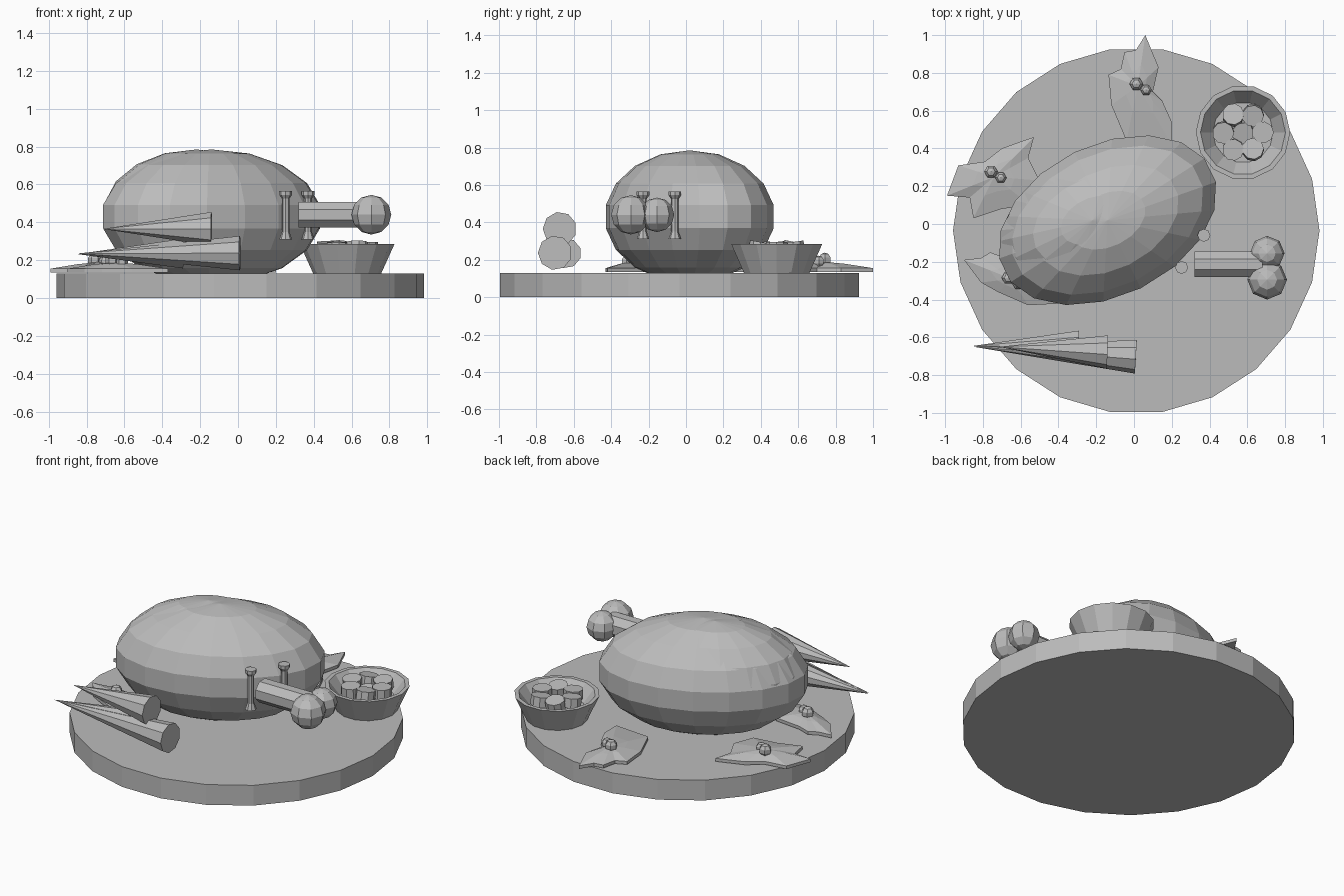
import bpy, bmesh, math
from mathutils import Vector, Matrix

old = bpy.data.objects.get("Cube")
if old:
    bpy.data.objects.remove(old)

grey = bpy.data.materials.new("plain grey")
grey.use_nodes = True
shade = (0.5, 0.5, 0.5, 1)
grey.diffuse_color = shade
grey.node_tree.nodes["Principled BSDF"].inputs["Base Color"].default_value = shade


def finish(name, bm, matrix=None):
    if matrix is not None:
        bm.transform(matrix)
    bmesh.ops.recalc_face_normals(bm, faces=bm.faces)
    mesh = bpy.data.meshes.new(name)
    bm.to_mesh(mesh)
    bm.free()
    mesh.materials.append(grey)
    obj = bpy.data.objects.new(name, mesh)
    bpy.context.collection.objects.link(obj)
    return obj


def lathe(name, profile, sides, matrix, phase=0.0):
    """Turn (radius, height) points around z; a zero radius makes a pole."""
    bm = bmesh.new()
    rings = []
    for r, z in profile:
        count = sides if r > 1e-6 else 1
        rings.append([bm.verts.new((r * math.cos(phase + math.tau * i / sides),
                                    r * math.sin(phase + math.tau * i / sides), z))
                      for i in range(count)])
    for a, b in zip(rings, rings[1:]):
        for i in range(sides):
            j = (i + 1) % sides
            quad = [a[i % len(a)], a[j % len(a)], b[j % len(b)], b[i % len(b)]]
            bm.faces.new(list(dict.fromkeys(quad)))
    for ring in (rings[0], rings[-1]):
        if len(ring) > 1:
            bm.faces.new(ring)
    return finish(name, bm, matrix)


def ball(name, centre, size, sides, rows, turn=0.0, phase=0.0):
    profile = [(math.sin(math.pi * k / rows), -math.cos(math.pi * k / rows))
               for k in range(rows + 1)]
    profile[0], profile[-1] = (0, -1), (0, 1)
    matrix = (Matrix.Translation(centre) @ Matrix.Rotation(turn, 4, "Z")
              @ Matrix.Diagonal((*size, 1)))
    return lathe(name, profile, sides, matrix, phase)


def along(start, end):
    """Frame at start whose z axis points to end, and the length."""
    start, axis = Vector(start), Vector(end) - Vector(start)
    return (Matrix.Translation(start) @ axis.to_track_quat("Z", "Y").to_matrix().to_4x4(),
            axis.length)


# Serving board
lathe("board", [(0.97, 0), (0.97, 0.13)], 22, Matrix.Translation((0.012, -0.035, 0)))

# Roast body and the slightly raised breast
tilt = math.radians(26)
ball("roast_body", (-0.14, 0.02, 0.43), (0.623, 0.407, 0.355), 18, 9, tilt, math.radians(10))
ball("roast_breast", (-0.22, 0.02, 0.45), (0.52, 0.34, 0.335), 18, 9, tilt)

# Leg bone with two knuckles
frame, length = along((0.32, -0.212, 0.44), (0.68, -0.212, 0.44))
lathe("leg_bone", [(0.073, 0), (0.073, length)], 8, frame, math.pi / 8)
ball("knuckle_back", (0.705, -0.155, 0.44), (0.092,) * 3, 8, 6)
ball("knuckle_front", (0.705, -0.295, 0.44), (0.105,) * 3, 8, 6)

# Flared pegs beside the bone
for name, x, y in (("peg_front", 0.252, -0.23), ("peg_back", 0.37, -0.06)):
    lathe(name, [(0.034, 0.31), (0.02, 0.35), (0.02, 0.525), (0.034, 0.545), (0.034, 0.565)],
          8, Matrix.Translation((x, y, 0)))

# Bowl filled with slices
bowl_at = Matrix.Translation((0.577, 0.485, 0))
lathe("bowl", [(0.18, 0.13), (0.25, 0.285), (0.225, 0.285), (0.16, 0.2)], 14, bowl_at)
slice_profile = [(0.058, -0.03), (0.058, 0.03)]
for i in range(7):
    angle = math.tau * i / 6
    reach = 0.105 if i < 6 else 0
    lean = Matrix.Rotation(0.2 * math.sin(2.3 * i), 4, "X")
    spot = Matrix.Translation((reach * math.cos(angle), reach * math.sin(angle),
                               0.265 if i < 6 else 0.225))
    lathe("slice_%d" % (i + 1), slice_profile, 9, bowl_at @ spot @ lean)

# Stacked carrots
carrots = [
    ((0.01, -0.70, 0.237), (-0.85, -0.65, 0.235), 0.092),
    ((-0.14, -0.675, 0.365), (-0.715, -0.65, 0.365), 0.091),
    ((-0.29, -0.64, 0.235), (-0.85, -0.645, 0.232), 0.08),
]
for i, (butt, tip, radius) in enumerate(carrots):
    frame, length = along(butt, tip)
    lathe("carrot_%d" % (i + 1), [(radius, 0), (0, length)], 9, frame)


# Jagged garnish leaves with berries
def leaf(name, outline, crown):
    bm = bmesh.new()
    low = [bm.verts.new((x, y, 0.135)) for x, y in outline]
    rim = [bm.verts.new((x, y, 0.155)) for x, y in outline]
    middle = [bm.verts.new((*(Vector(p).lerp(Vector(crown), 0.55)), 0.178)) for p in outline]
    peak = bm.verts.new((*crown, 0.19))
    for i in range(len(outline)):
        j = (i + 1) % len(outline)
        bm.faces.new((low[i], low[j], rim[j], rim[i]))
        bm.faces.new((rim[i], rim[j], middle[j], middle[i]))
        bm.faces.new((middle[i], middle[j], peak))
    bm.faces.new(low)
    finish(name, bm)


leaf("leaf_back", [(0.06, 1), (0.01, 0.92), (-0.05, 0.91), (-0.07, 0.82), (-0.135, 0.79),
                   (-0.12, 0.63), (-0.04, 0.44), (0.2, 0.42), (0.2, 0.54),
                   (0.15, 0.65), (0.1, 0.7), (0.13, 0.83)], (0.02, 0.73))
leaf("leaf_side", [(-0.53, 0.46), (-0.59, 0.44), (-0.7, 0.4), (-0.79, 0.33), (-0.93, 0.31),
                   (-0.99, 0.15), (-0.87, 0.14), (-0.85, 0.03), (-0.7, 0.08),
                   (-0.55, 0.1), (-0.5, 0.23), (-0.56, 0.35)], (-0.74, 0.25))
leaf("leaf_front", [(-0.9, -0.19), (-0.81, -0.31), (-0.72, -0.36), (-0.56, -0.43),
                    (-0.37, -0.42), (-0.5, -0.2), (-0.68, -0.18), (-0.76, -0.15),
                    (-0.81, -0.18)], (-0.65, -0.29))

for name, x, y in (("back", 0.012, 0.742), ("side", -0.757, 0.277), ("front", -0.665, -0.285)):
    ball("large_berry_" + name, (x, y, 0.2), (0.038,) * 3, 6, 5)
    ball("small_berry_" + name, (x + 0.052, y - 0.032, 0.19), (0.032,) * 3, 6, 5)
